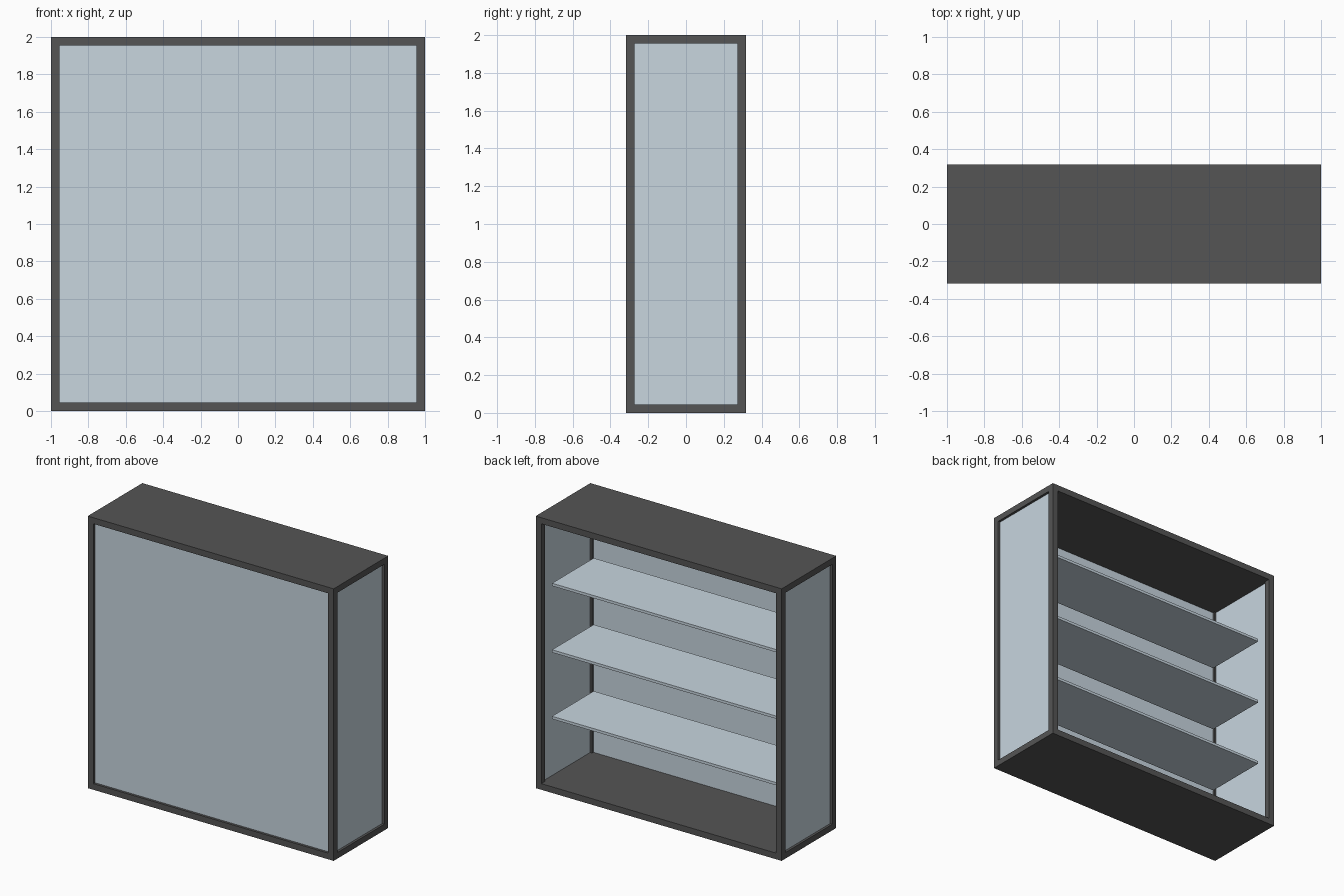
import bpy

if "Cube" in bpy.data.objects:
    bpy.data.objects.remove(bpy.data.objects["Cube"])

W, D, H = 1.0, 0.317, 2.0      # half width, half depth, height
T = 0.045                      # frame thickness
INSET, PANE = 0.018, 0.012     # pane recess and thickness


def material(name, color):
    m = bpy.data.materials.new(name)
    m.diffuse_color = color
    m.use_nodes = True
    m.node_tree.nodes["Principled BSDF"].inputs["Base Color"].default_value = m.diffuse_color
    return m


dark = material("dark_frame", (0.09, 0.09, 0.09, 1))
glass = material("pale_glass", (0.58, 0.67, 0.74, 1))


def box(name, lo, hi, mat):
    """Box between two opposite corners."""
    bpy.ops.mesh.primitive_cube_add(size=1)
    ob = bpy.context.object
    ob.name = name
    for v in ob.data.vertices:
        v.co = [(a + b) / 2 + c * (b - a) for a, b, c in zip(lo, hi, v.co)]
    ob.data.materials.append(mat)
    return ob


# Base and top boards
box("base_board", (-W, -D, 0), (W, D, T), dark)
box("top_board", (-W, -D, H - T), (W, D, H), dark)

# Corner posts and side panes
for sx, side in ((-1, "left"), (1, "right")):
    x0, x1 = sorted((sx * W, sx * (W - T)))
    for sy, end in ((-1, "front"), (1, "back")):
        y0, y1 = sorted((sy * D, sy * (D - T)))
        box(f"{end}_{side}_post", (x0, y0, T), (x1, y1, H - T), dark)
    p0, p1 = sorted((sx * (W - INSET), sx * (W - INSET - PANE)))
    box(f"{side}_pane", (p0, -D + T, T), (p1, D - T, H - T), glass)

# Front pane; the back stays open
box("front_pane", (-W + T, -D + INSET, T),
    (W - T, -D + INSET + PANE, H - T), glass)

# Three shelves
for i in range(3):
    z = 1 + (i - 1) * 0.489
    box(f"shelf_{i + 1}", (-0.92, -0.242, z - 0.01), (0.92, 0.242, z + 0.01), glass)
